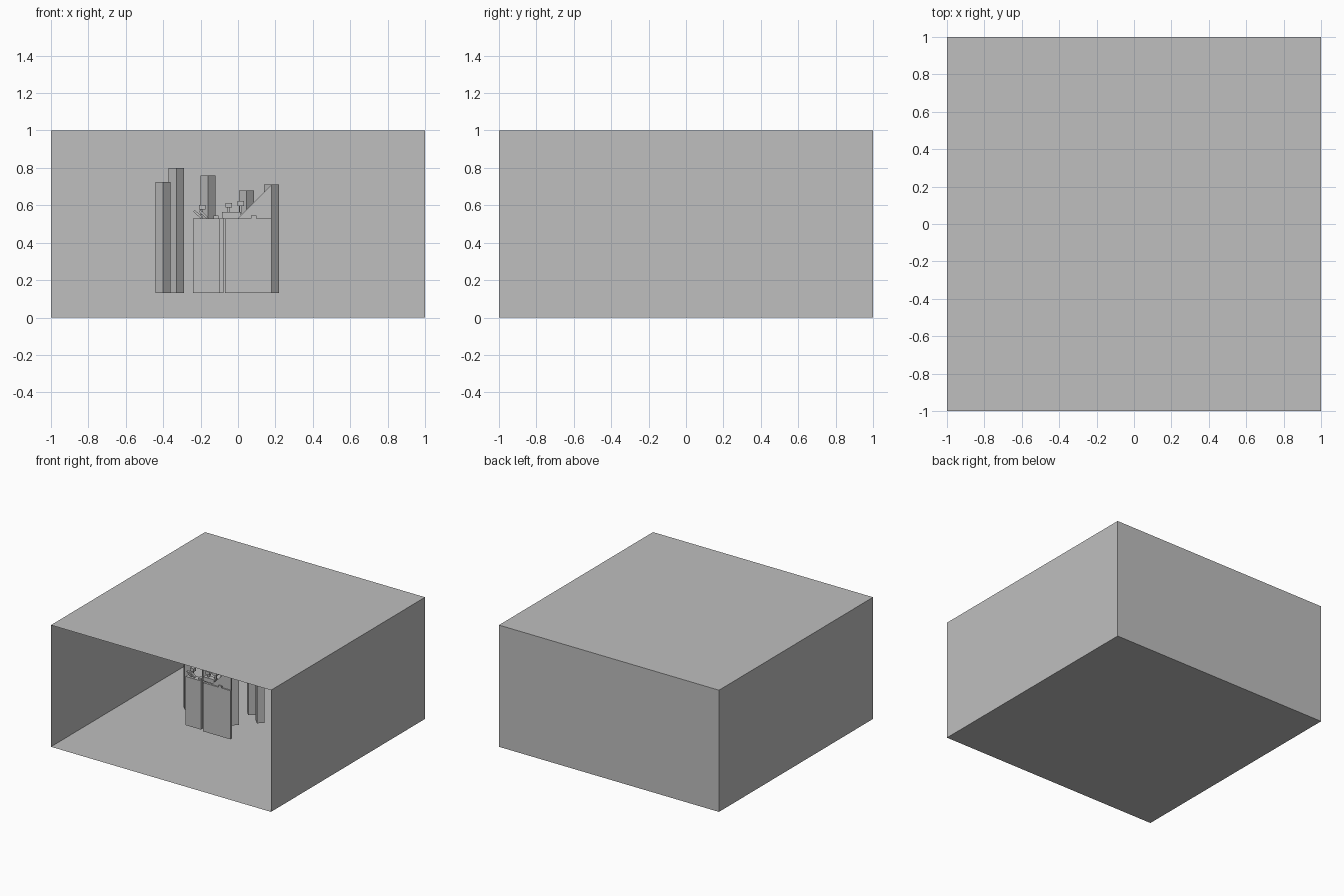
import bpy, bmesh, math
from mathutils import Matrix, Vector

cube = bpy.data.objects.get("Cube")
if cube:
    bpy.data.objects.remove(cube, do_unlink=True)

grey = bpy.data.materials.new("plain grey")
grey.use_nodes = True
COLOUR = (0.52, 0.52, 0.52, 1)
grey.diffuse_color = COLOUR
grey.node_tree.nodes["Principled BSDF"].inputs["Base Color"].default_value = COLOUR


def finish(name, bm):
    bmesh.ops.recalc_face_normals(bm, faces=bm.faces)
    mesh = bpy.data.meshes.new(name)
    bm.to_mesh(mesh)
    bm.free()
    mesh.materials.append(grey)
    obj = bpy.data.objects.new(name, mesh)
    bpy.context.collection.objects.link(obj)
    return obj


def box(name, centre, size, turn=0, tilt=0):
    bm = bmesh.new()
    bmesh.ops.create_cube(bm, size=1)
    place = (Matrix.Translation(centre) @ Matrix.Rotation(math.radians(turn), 4, 'Z')
             @ Matrix.Rotation(math.radians(tilt), 4, 'Y'))
    bm.transform(place @ Matrix.Diagonal((*size, 1)))
    return finish(name, bm)


def standing(name, x0, x1, y0, y1, z0, z1):
    return box(name, ((x0 + x1) / 2, (y0 + y1) / 2, (z0 + z1) / 2),
               (x1 - x0, y1 - y0, z1 - z0))


# Room shell: thin walls, floor and ceiling, open at the front
bm = bmesh.new()
bmesh.ops.create_cube(bm, size=1)
bm.transform(Matrix.Translation((0, 0, 0.5)) @ Matrix.Diagonal((2, 2, 1, 1)))
front = [f for f in bm.faces if f.calc_center_median().y < -0.9]
bmesh.ops.delete(bm, geom=front, context='FACES')
finish("room_shell", bm)

# Square posts, turned corner to the front
BASE = 0.13
posts = [(-0.40, -0.08, 0.725), (-0.33, 0.06, 0.80), (-0.16, 0.06, 0.76),
         (0.045, 0.11, 0.68), (0.045, -0.11, 0.53), (0.18, 0.03, 0.71)]
for i, (x, y, top) in enumerate(posts):
    box(f"post_{i + 1}", (x, y, (BASE + top) / 2), (0.057, 0.057, top - BASE), turn=45)

# Cabinets and the narrow gap between them
standing("left_cabinet", -0.24, -0.10, -0.34, -0.29, BASE, 0.53)
standing("right_cabinet", -0.07, 0.18, -0.355, -0.335, BASE, 0.53)
standing("gap_panel", -0.098, -0.078, -0.32, -0.30, BASE, 0.53)

# Sloping fin above the right cabinet
bm = bmesh.new()
fin = bm.faces.new([bm.verts.new(p) for p in
                    ((0, -0.345, 0.53), (0.18, -0.345, 0.53), (0.18, -0.345, 0.71))])
side = bmesh.ops.extrude_face_region(bm, geom=[fin])
bmesh.ops.translate(bm, vec=Vector((0, 0.01, 0)),
                    verts=[v for v in side["geom"] if isinstance(v, bmesh.types.BMVert)])
finish("sloping_fin", bm)

# Small fittings along the cabinet tops
standing("low_ledge", -0.085, 0.015, -0.33, -0.29, 0.53, 0.565)
standing("small_tab", 0.07, 0.10, -0.355, -0.345, 0.53, 0.545)
standing("cabinet_tab", -0.13, -0.105, -0.33, -0.30, 0.53, 0.545)
for i, (x, z) in enumerate([(-0.05, 0.60), (0.015, 0.61), (-0.192, 0.59)]):
    standing(f"knob_stem_{i + 1}", x - 0.006, x + 0.006, -0.316, -0.304, 0.53, z)
    box(f"knob_{i + 1}", (x, -0.31, z), (0.034, 0.03, 0.025))
for i, x in enumerate((-0.215, -0.185)):
    box(f"slanted_bar_{i + 1}", (x, -0.32, 0.552), (0.055, 0.02, 0.012), tilt=42)
